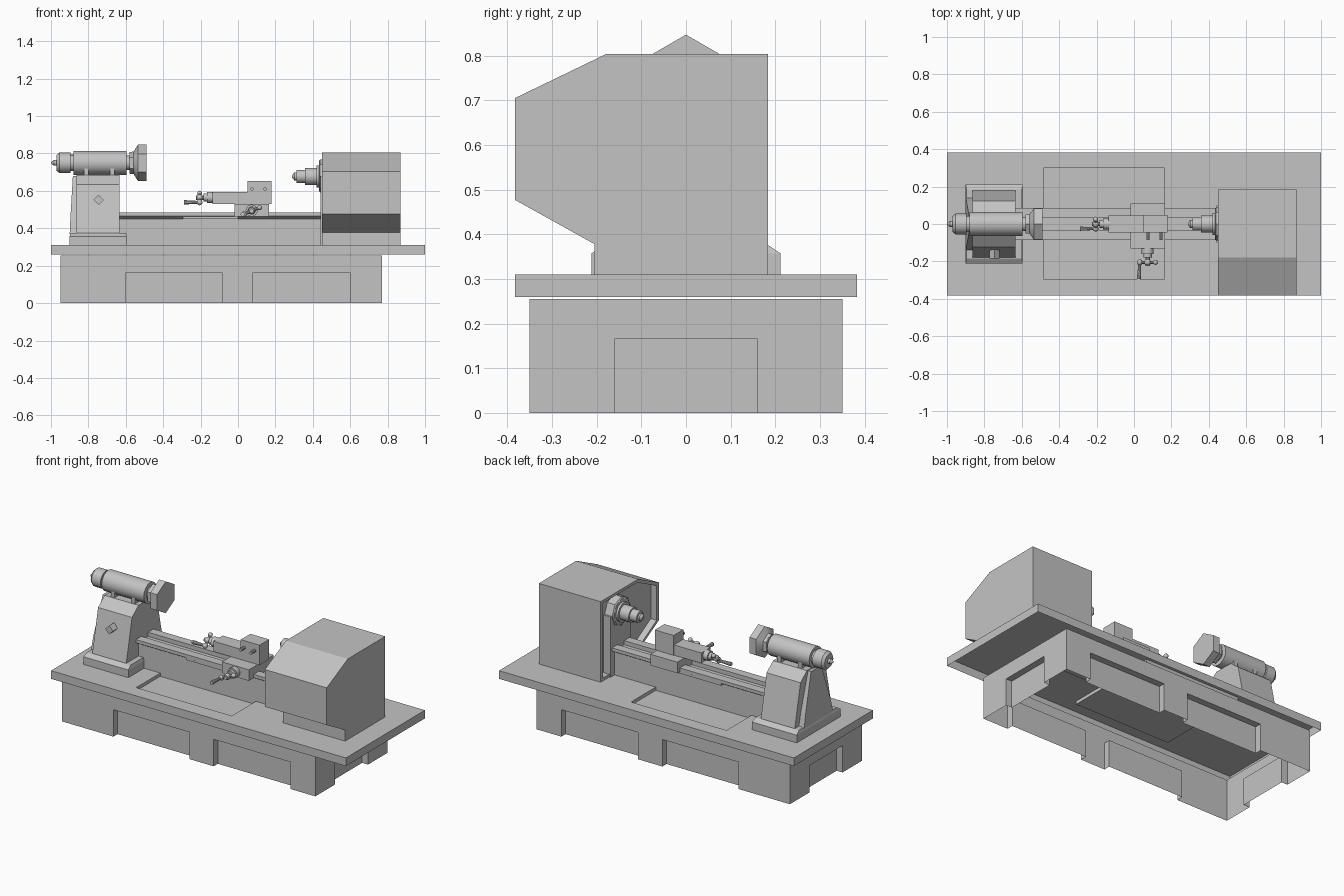
import bpy, bmesh, math
from mathutils import Vector

if "Cube" in bpy.data.objects:
    bpy.data.objects.remove(bpy.data.objects["Cube"], do_unlink=True)

GREY = (0.55, 0.55, 0.55, 1)
metal = bpy.data.materials.new("machine_grey")
metal.use_nodes = True
metal.diffuse_color = GREY
metal.node_tree.nodes["Principled BSDF"].inputs["Base Color"].default_value = GREY


def finish(name, bm, smooth=False):
    bmesh.ops.recalc_face_normals(bm, faces=bm.faces)
    mesh = bpy.data.meshes.new(name)
    bm.to_mesh(mesh)
    bm.free()
    obj = bpy.data.objects.new(name, mesh)
    bpy.context.collection.objects.link(obj)
    mesh.materials.append(metal)
    if smooth:
        bpy.ops.object.select_all(action='DESELECT')
        obj.select_set(True)
        bpy.context.view_layer.objects.active = obj
        bpy.ops.object.shade_smooth_by_angle(angle=math.radians(35))
    return obj


def loft(name, rings, start=True, end=True, smooth=False):
    """Bridge closed rings of equal length, optionally capping the ends."""
    bm = bmesh.new()
    loops = [[bm.verts.new(p) for p in ring] for ring in rings]
    for a, b in zip(loops, loops[1:]):
        for i in range(len(a)):
            j = (i + 1) % len(a)
            bm.faces.new((a[i], a[j], b[j], b[i]))
    if start:
        bm.faces.new(loops[0])
    if end:
        bm.faces.new(loops[-1])
    return finish(name, bm, smooth)


def rect(x0, x1, y0, y1, z):
    return [(x0, y0, z), (x1, y0, z), (x1, y1, z), (x0, y1, z)]


def box(name, x0, x1, y0, y1, z0, z1):
    return loft(name, [rect(x0, x1, y0, y1, z0), rect(x0, x1, y0, y1, z1)])


def prism(name, profile, x0, x1):
    return loft(name, [[(x, y, z) for y, z in profile] for x in (x0, x1)])


def turned(name, origin, axis, profile, sides=16):
    """Revolve (distance, radius) pairs about an axis, one corner pointing up."""
    d = Vector(axis).normalized()
    up = Vector((0, 0, 1))
    u = (up - d * up.dot(d)).normalized()
    v = d.cross(u)
    turn = [2 * math.pi * i / sides for i in range(sides)]
    rings = [[Vector(origin) + d * t + (u * math.cos(a) + v * math.sin(a)) * r
              for a in turn] for t, r in profile]
    return loft(name, rings, smooth=True)


def rod(name, a, b, r0, r1=None):
    d = Vector(b) - Vector(a)
    return turned(name, a, d, [(0, r0), (d.length, r1 or r0)], 10)


def ball(name, centre, r):
    bm = bmesh.new()
    bmesh.ops.create_uvsphere(bm, u_segments=10, v_segments=6, radius=r)
    bmesh.ops.translate(bm, verts=bm.verts, vec=centre)
    return finish(name, bm, True)


# Hollow stand with recessed toe pockets
X0, X1, Y, DEPTH, POCKET = -0.95, 0.77, 0.35, 0.04, 0.165
pockets_x = [(-0.6, -0.085), (0.08, 0.6)]
outline = [(X0, -Y)]
for a, b in pockets_x:
    outline += [(a, -Y), (a, DEPTH - Y), (b, DEPTH - Y), (b, -Y)]
outline += [(X1, -Y), (X1, -0.16), (X1 - DEPTH, -0.16), (X1 - DEPTH, 0.16), (X1, 0.16), (X1, Y)]
for a, b in reversed(pockets_x):
    outline += [(b, Y), (b, Y - DEPTH), (a, Y - DEPTH), (a, Y)]
outline += [(X0, Y), (X0, 0.16), (X0 + DEPTH, 0.16), (X0 + DEPTH, -0.16), (X0, -0.16)]
loft("stand_lower_wall", [[(x, y, z) for x, y in outline] for z in (0, POCKET)], False, False)
loft("stand_upper_wall", [rect(X0, X1, -Y, Y, z) for z in (POCKET, 0.255)], False, False)
ledges = [(a, b, y, y + DEPTH) for a, b in pockets_x for y in (-Y, Y - DEPTH)]
ledges += [(x, x + DEPTH, -0.16, 0.16) for x in (X0, X1 - DEPTH)]
for i, ledge in enumerate(ledges):
    loft(f"pocket_ceiling_{i + 1}", [rect(*ledge, POCKET)], False)

# Table shell with shallow chip tray
loft("table", [rect(-1, 1, -0.383, 0.383, 0.26), rect(-1, 1, -0.383, 0.383, 0.31),
               rect(-0.485, 0.163, -0.293, 0.3, 0.31),
               rect(-0.485, 0.163, -0.293, 0.3, 0.29)], False)

# Bed with two overhanging rails, lowered along a middle gap
half = [(0.06, 0.29), (0.06, 0.45), (0.085, 0.465), (0.085, 0.485), (0.032, 0.485), (0.032, 0.46)]
bed_profile = half + [(-y, z) for y, z in reversed(half)]
prism("bed", bed_profile, -0.64, 0.47)
for side in (-1, 1):
    y0, y1 = sorted((side * 0.05, side * 0.083))
    box("gap_rail", -0.295, 0.0, y0, y1, 0.45, 0.47)

# Headstock cover with recessed inner side
cover = [(-0.205, 0.31), (-0.205, 0.378), (-0.383, 0.477), (-0.383, 0.705),
         (-0.178, 0.804), (0.184, 0.804), (0.184, 0.31)]
inner = [(y * 0.92 - 0.006, 0.555 + (z - 0.555) * 0.93) for y, z in cover]
loft("headstock_cover", [[(x, y, z) for y, z in prof] for x, prof in
                         ((0.87, cover), (0.45, cover), (0.45, inner), (0.49, inner))])
box("headstock_plate", 0.442, 0.5, -0.1, 0.1, 0.31, 0.68)
AXIS = (1, 0, 0)
turned("spindle_flange", (0.433, 0, 0.68), AXIS, [(0, 0.08), (0.006, 0.088), (0.06, 0.088)], 8)
turned("spindle", (0.29, 0, 0.677), AXIS,
       [(0, 0.008), (0.012, 0.022), (0.022, 0.022), (0.022, 0.036), (0.068, 0.036),
        (0.068, 0.046), (0.13, 0.046), (0.13, 0.06), (0.146, 0.06)])

# Tailstock base, tapered column and end gusset
loft("tailstock_base", [rect(-0.9, -0.595, -0.212, 0.212, 0.31),
                        rect(-0.9, -0.595, -0.212, 0.212, 0.357),
                        rect(-0.895, -0.6, -0.185, 0.185, 0.375)])
column = [(-0.18, 0.37), (-0.123, 0.635), (-0.06, 0.685), (0.06, 0.685), (0.123, 0.635), (0.18, 0.37)]
prism("tailstock_column", column, -0.863, -0.633)
loft("tailstock_gusset", [rect(-0.9, -0.86, -0.14, 0.14, 0.37),
                          rect(-0.896, -0.86, -0.12, 0.12, 0.455),
                          rect(-0.883, -0.86, -0.05, 0.05, 0.68)])
turned("column_knob", (-0.745, -0.185, 0.552), (0, 1, 0), [(0, 0.015), (0, 0.027), (0.06, 0.027)], 4)
for x in (-0.812, -0.672):
    box("barrel_clamp", x - 0.012, x + 0.012, -0.055, 0.055, 0.675, 0.72)

# Tailstock barrel and six-sided handwheel
turned("tailstock_barrel", (-1, 0, 0.75), AXIS,
       [(0, 0.003), (0.015, 0.015), (0.03, 0.015), (0.03, 0.042), (0.045, 0.055), (0.105, 0.055),
        (0.105, 0.044), (0.12, 0.044), (0.12, 0.064), (0.405, 0.064), (0.405, 0.038),
        (0.425, 0.038), (0.425, 0.052), (0.455, 0.052)])
turned("handwheel", (-0.58, 0, 0.75), AXIS, [(0, 0.058), (0.022, 0.06), (0.045, 0.097), (0.09, 0.097)], 6)

# Saddle, compound slide and tool post
box("saddle", -0.018, 0.165, -0.13, 0.11, 0.462, 0.53)
box("compound_slide", -0.135, 0.06, -0.045, 0.045, 0.53, 0.593)
box("tool_post", 0.05, 0.178, -0.045, 0.048, 0.53, 0.652)
for x in (0.075, 0.145):
    rod("tool_bolt", (x, -0.085, 0.61), (x, -0.03, 0.61), 0.009)


# Ball cranks for both slides
def crank(name, hub, axis, reach, grip):
    hub, axis, reach = Vector(hub), Vector(axis), Vector(reach)
    rod(name + "_hub", hub - axis * 0.02, hub + axis * 0.05, 0.012)
    rod(name + "_arm", hub - reach, hub + reach, 0.008)
    for offset, r in ((-1, 0.016), (0, 0.019), (1, 0.014)):
        ball(name + "_ball", hub + reach * offset, r)
    rod(name + "_grip", hub - reach, hub - reach + Vector(grip), 0.007, 0.012)


turned("compound_bearing", (-0.185, 0, 0.565), AXIS, [(0, 0.022), (0.02, 0.022), (0.02, 0.03), (0.06, 0.03)])
crank("compound_crank", (-0.205, 0, 0.563), AXIS, (0, 0.025, 0.024), (-0.085, 0, 0))
turned("cross_bearing", (0.073, -0.18, 0.495), (0, 1, 0), [(0, 0.022), (0.02, 0.022), (0.02, 0.032), (0.06, 0.032)])
crank("cross_crank", (0.073, -0.205, 0.493), (0, 1, 0), (0.042, 0, 0.018), (-0.005, -0.09, 0))
